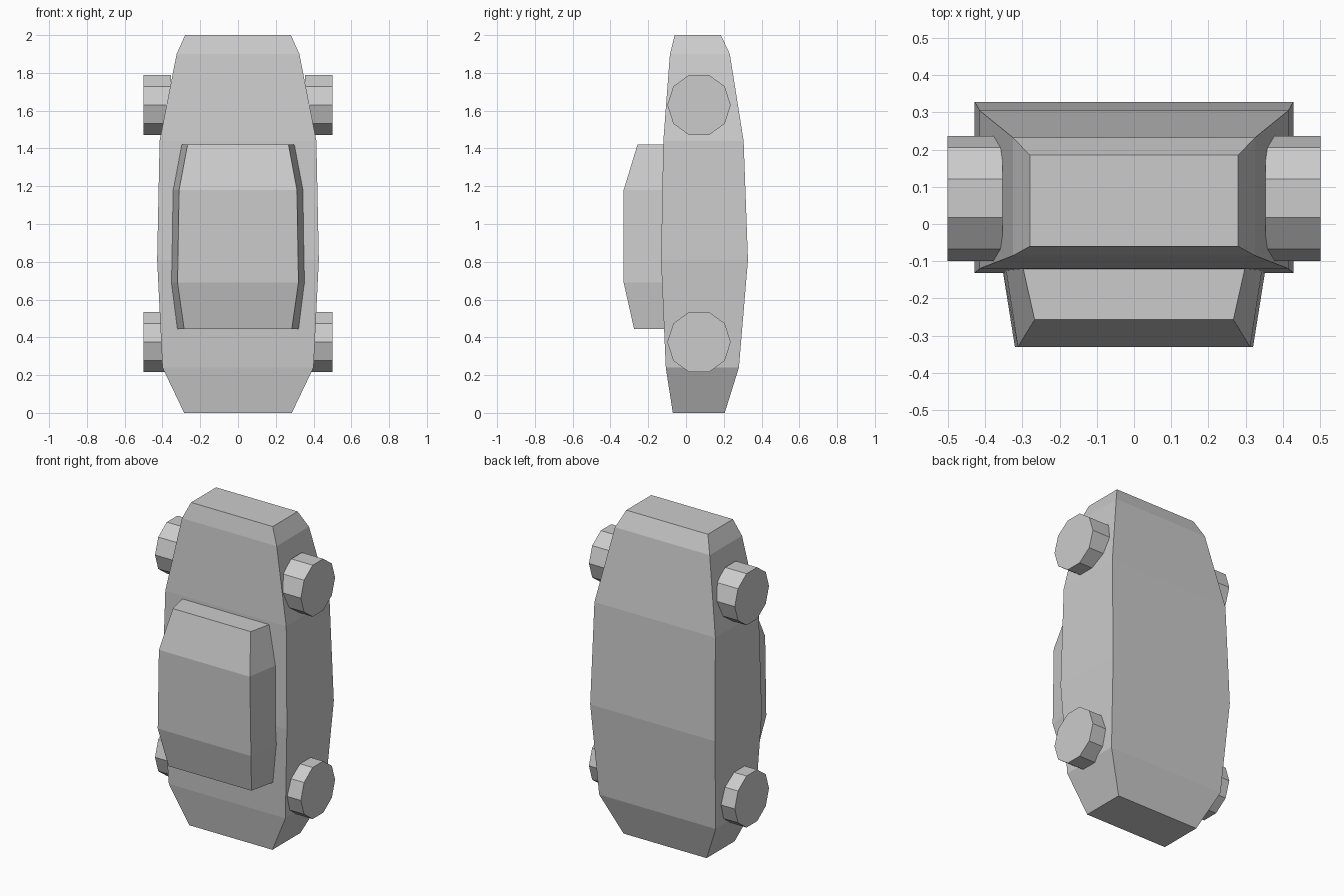
import bpy, bmesh, math
from mathutils import Matrix

if "Cube" in bpy.data.objects:
    bpy.data.objects.remove(bpy.data.objects["Cube"])


def add_object(name, bm):
    bmesh.ops.recalc_face_normals(bm, faces=bm.faces)
    mesh = bpy.data.meshes.new(name)
    bm.to_mesh(mesh)
    bm.free()
    obj = bpy.data.objects.new(name, mesh)
    bpy.context.collection.objects.link(obj)
    return obj


def loft(name, sections):
    """Skin four-sided sections (z, front half width, front y, back half width, back y)."""
    bm = bmesh.new()
    rings = [[bm.verts.new(p) for p in ((-wf, yf, z), (wf, yf, z), (wb, yb, z), (-wb, yb, z))]
             for z, wf, yf, wb, yb in sections]
    for a, b in zip(rings, rings[1:]):
        for i in range(4):
            j = (i + 1) % 4
            bm.faces.new((a[i], a[j], b[j], b[i]))
    bm.faces.new(rings[0])
    bm.faces.new(rings[-1])
    return add_object(name, bm)


# Car body standing on its end
body = [(0.0, 0.285, -0.07, 0.205), (0.24, 0.4, -0.107, 0.28), (0.81, 0.428, -0.132, 0.328),
        (1.44, 0.415, -0.12, 0.305), (1.9, 0.325, -0.085, 0.232), (2.0, 0.28, -0.06, 0.185)]
loft("car_body", [(z, w, yf, w, yb) for z, w, yf, yb in body])

# Cabin on the front side, tapering outwards to its roof
loft("cabin", [(0.445, 0.285, -0.275, 0.322, -0.11), (0.69, 0.32, -0.33, 0.355, -0.11),
               (1.18, 0.312, -0.33, 0.346, -0.11), (1.42, 0.267, -0.257, 0.3, -0.11)])

# Four ten-sided wheels
for side, x in (("left", -0.427), ("right", 0.427)):
    for end, z in (("lower", 0.375), ("upper", 1.63)):
        bm = bmesh.new()
        bmesh.ops.create_cone(bm, cap_ends=True, segments=10, radius1=0.168, radius2=0.168, depth=0.147)
        ring_start = max(bm.verts, key=lambda v: abs(v.co.y))
        spin = 0 if abs(ring_start.co.y) > 0.165 else math.pi / 2
        bm.transform(Matrix.Translation((x, 0.069, z)) @ Matrix.Rotation(math.pi / 2, 4, 'Y')
                     @ Matrix.Rotation(spin, 4, 'Z'))
        add_object(f"{end}_{side}_wheel", bm)
